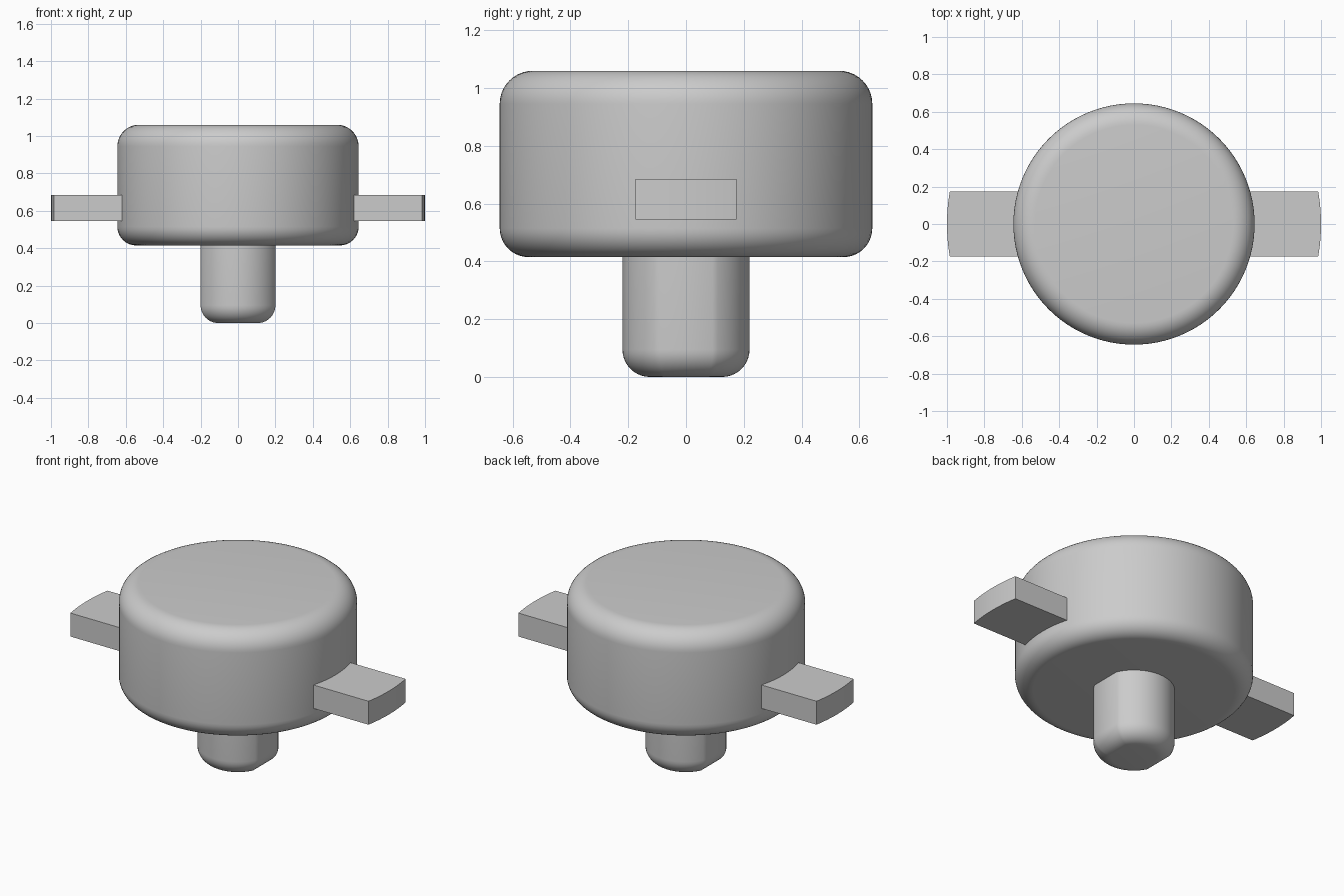
import bpy, bmesh, math

if "Cube" in bpy.data.objects:
    bpy.data.objects.remove(bpy.data.objects["Cube"])

grey = bpy.data.materials.new("plain grey")
grey.diffuse_color = (0.6, 0.6, 0.6, 1)
grey.use_nodes = True
grey.node_tree.nodes["Principled BSDF"].inputs["Base Color"].default_value = grey.diffuse_color


def finish(bm, name, smooth=True):
    bmesh.ops.recalc_face_normals(bm, faces=bm.faces)
    mesh = bpy.data.meshes.new(name)
    bm.to_mesh(mesh)
    bm.free()
    mesh.materials.append(grey)
    obj = bpy.data.objects.new(name, mesh)
    bpy.context.collection.objects.link(obj)
    if smooth:
        bpy.ops.object.select_all(action='DESELECT')
        obj.select_set(True)
        bpy.context.view_layer.objects.active = obj
        bpy.ops.object.shade_smooth_by_angle(angle=math.radians(30))
    return obj


def loft(name, rings):
    """Skin closed rings of equal length and cap both ends."""
    bm = bmesh.new()
    loops = [[bm.verts.new(p) for p in ring] for ring in rings]
    n = len(loops[0])
    for a, b in zip(loops, loops[1:]):
        for i in range(n):
            j = (i + 1) % n
            bm.faces.new((a[i], a[j], b[j], b[i]))
    bm.faces.new(loops[0])
    bm.faces.new(loops[-1])
    return finish(bm, name)


def fillet(radius, steps=10):
    """(inset, height) pairs from a flat end out to the full side."""
    return [(radius * (1 - math.sin(t)), radius * (1 - math.cos(t)))
            for t in (math.pi / 2 * i / steps for i in range(steps + 1))]


# Round body with filleted rims
def circle(r, z, n=96):
    return [(r * math.cos(2 * math.pi * i / n), r * math.sin(2 * math.pi * i / n), z)
            for i in range(n)]


R, BOTTOM, TOP = 0.645, 0.415, 1.06
body = [circle(R - d, BOTTOM + h) for d, h in fillet(0.1)]
body += [circle(R - d, TOP - h) for d, h in reversed(fillet(0.115))]
loft("body", body)


# Stem: round front and back, flattened on both sides, rounded lower end
def flatted(inset, z, n=24):
    r, flat = 0.22 - inset, 0.2 - inset
    a = math.acos(flat / r)
    ring = []
    for start in (a, math.pi + a):
        for i in range(n + 1):
            t = start + (math.pi - 2 * a) * i / n
            ring.append((r * math.cos(t), r * math.sin(t), z))
    return ring


loft("stem", [flatted(d, h) for d, h in fillet(0.095)] + [flatted(0, BOTTOM + 0.005)])


# Side tabs with curved outer ends
def tab(name, side, half=0.175, low=0.545, high=0.685, n=12):
    bm = bmesh.new()
    ys = [-half + 2 * half * i / n for i in range(n + 1)]
    outline = [(side * math.sqrt(1 - y * y), y) for y in ys]
    outline += [(side * math.sqrt(0.64 ** 2 - y * y), y) for y in reversed(ys)]
    face = bm.faces.new([bm.verts.new((x, y, low)) for x, y in outline])
    up = bmesh.ops.extrude_face_region(bm, geom=[face], use_keep_orig=True)
    for v in up["geom"]:
        if isinstance(v, bmesh.types.BMVert):
            v.co.z = high
    finish(bm, name)


tab("right_tab", 1)
tab("left_tab", -1)
